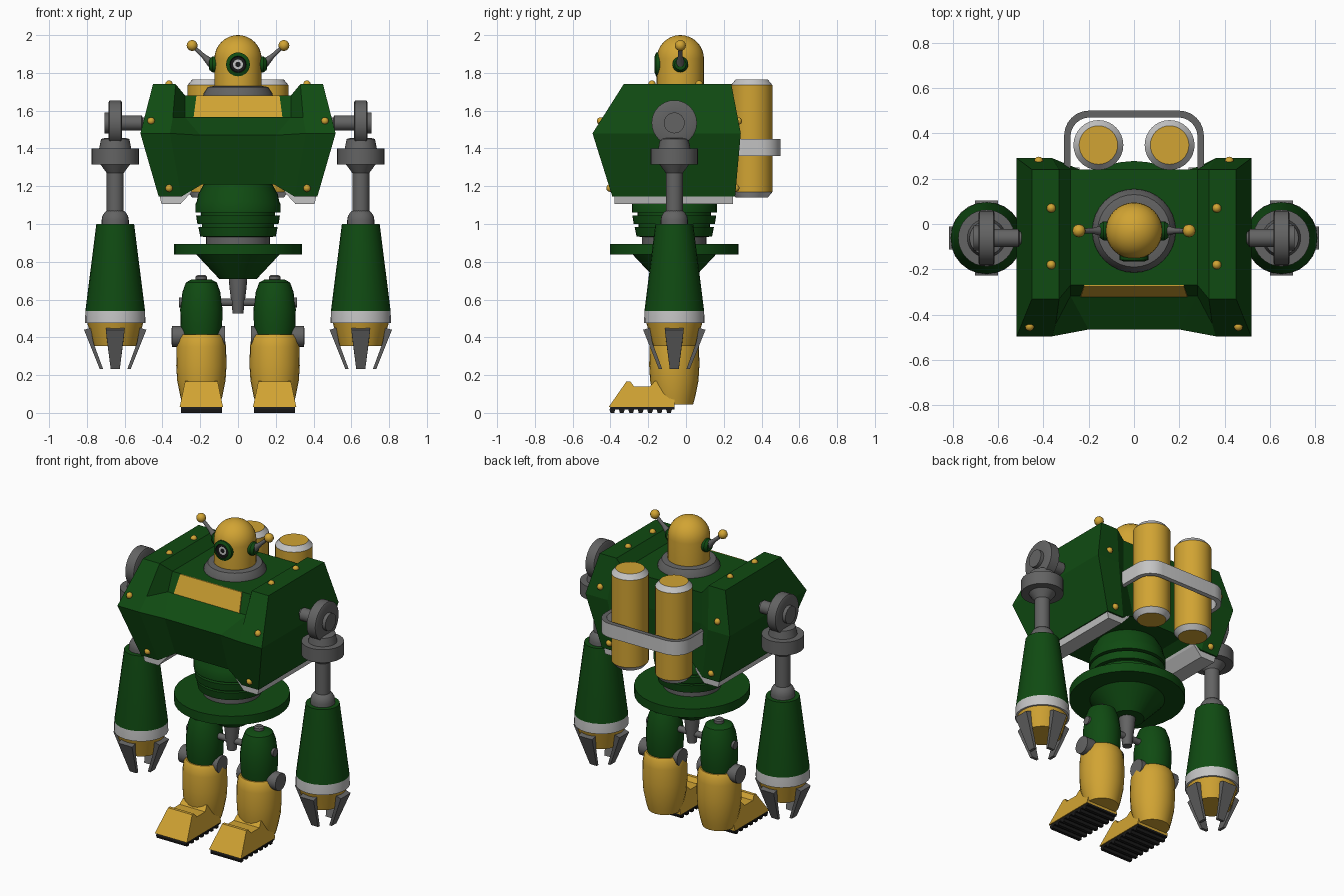
import bpy, bmesh, math
from mathutils import Vector

if "Cube" in bpy.data.objects:
    bpy.data.objects.remove(bpy.data.objects["Cube"])

# Flat colours
def material(name, rgb):
    m = bpy.data.materials.new(name)
    m.diffuse_color = (*rgb, 1)
    m.use_nodes = True
    m.node_tree.nodes["Principled BSDF"].inputs["Base Color"].default_value = m.diffuse_color
    return m

GREEN, YELLOW, GREY, LIGHT, BLACK = range(5)
MATS = [material("dark_green", (0.005, 0.07, 0.006)), material("yellow", (0.64, 0.37, 0.033)),
        material("steel_grey", (0.125, 0.125, 0.125)), material("light_grey", (0.55, 0.55, 0.55)),
        material("black", (0.01, 0.01, 0.01))]
CY = -0.062  # y of the waist, arm and leg axes


def finish(name, bm, smooth=True):
    bmesh.ops.recalc_face_normals(bm, faces=bm.faces)
    me = bpy.data.meshes.new(name)
    bm.to_mesh(me)
    bm.free()
    for m in MATS:
        me.materials.append(m)
    if smooth:
        me.polygons.foreach_set("use_smooth", [True] * len(me.polygons))
        me.set_sharp_from_angle(angle=math.radians(30))
    ob = bpy.data.objects.new(name, me)
    bpy.context.collection.objects.link(ob)
    return ob


def loft(name, rings, mats, smooth=False):
    """Skin a list of equal closed rings and cap both ends; mats = one colour or one per step."""
    bm = bmesh.new()
    vs = [[bm.verts.new(p) for p in ring] for ring in rings]
    n = len(vs[0])
    steps = len(vs) - 1
    mats = [mats] * steps if isinstance(mats, int) else mats
    for k in range(steps):
        for i in range(n):
            j = (i + 1) % n
            bm.faces.new((vs[k][i], vs[k][j], vs[k + 1][j], vs[k + 1][i])).material_index = mats[k]
    bm.faces.new(vs[0]).material_index = mats[0]
    bm.faces.new(vs[-1]).material_index = mats[-1]
    return finish(name, bm, smooth)


def lathe(name, profile, mats, origin=(0, CY, 0), axis=(0, 0, 1), sides=32):
    """Turn (radius, distance) points about an axis."""
    q = Vector(axis).to_track_quat('Z', 'Y')
    o = Vector(origin)
    turn = [2 * math.pi * i / sides for i in range(sides)]
    rings = [[o + q @ Vector((r * math.cos(a), r * math.sin(a), d)) for a in turn] for r, d in profile]
    return loft(name, rings, mats, True)


def dome(r, z, h, steps=8):
    return [(max(r * math.cos(t), 0.003), z + h * math.sin(t))
            for t in (math.pi / 2 * i / steps for i in range(steps + 1))]


def ball(name, centre, r, mat):
    prof = [(max(r * math.sin(math.pi * i / 8), 0.001), -r * math.cos(math.pi * i / 8)) for i in range(9)]
    lathe(name, prof, mat, centre, sides=12)


# Torso: yz profile at the outer side, shoulder edge and recessed centre, then mirrored
outer = [(.42, -.39, 1.145), (.517, -.495, 1.48), (.495, -.441, 1.565), (.45, -.33, 1.74),
         (.45, .24, 1.74), (.517, .29, 1.48), (.42, .26, 1.145)]
edge = [(.30, -.39, 1.145), (.36, -.495, 1.48), (.345, -.441, 1.565), (.33, -.33, 1.74),
        (.33, .24, 1.74), (.36, .29, 1.48), (.30, .26, 1.145)]
centre = [(.19, -.37, 1.21), (.20, -.465, 1.47), (.28, -.317, 1.565), (.28, -.27, 1.68),
          (.28, .24, 1.68), (.28, .24, 1.48), (.19, .22, 1.21)]
bm = bmesh.new()
cols = [[bm.verts.new((s * x, y, z)) for x, y, z in c]
        for s, c in ((-1, outer), (-1, edge), (-1, centre), (1, centre), (1, edge), (1, outer))]
for a, b in zip(cols, cols[1:]):
    for i in range(7):
        j = (i + 1) % 7
        bm.faces.new((a[i], a[j], b[j], b[i]))
for c in (cols[0], cols[-1]):
    bm.faces.new(c[1:6])
    bm.faces.new((c[0], c[1], c[5], c[6]))
finish("torso", bm, False)

# Chest panel
loft("chest_panel", [[(x, y + d, z) for x, y, z in ((-.235, -.316, 1.567), (.235, -.316, 1.567),
                                                    (.22, -.270, 1.68), (-.22, -.270, 1.68))]
                     for d in (0.002, -.006)], YELLOW)

# Torso trim and bolts
trim = [(.415, 1.15), (.405, 1.105), (.305, 1.105), (.25, 1.165), (.24, 1.185), (.30, 1.15)]
bolts = [(.365, .07, 1.74), (.365, -.18, 1.74), (.46, -.452, 1.545), (.365, -.402, 1.19),
         (.42, .277, 1.545), (.365, .263, 1.19)]
for s in (-1, 1):
    loft("torso_trim", [[(s * x, y, z) for x, z in trim] for y in (-.378, .25)], LIGHT)
    for x, y, z in bolts:
        ball("bolt", (s * x, y, z), 0.02, YELLOW)

# Neck and head
HY = -0.03
lathe("neck", [(.185, 1.675), (.183, 1.69), (.16, 1.725), (.13, 1.73)], GREY, (0, HY, 0))
lathe("head", [(.125, 1.72)] + dome(.125, 1.875, .125), YELLOW, (0, HY, 0))
lathe("eye", [(.063, .09), (.063, .158), (.044, .166), (.04, .159), (.026, .159), (.014, .159), (.002, .159)],
      [GREEN, GREEN, BLACK, BLACK, LIGHT, BLACK], (0, 0, 1.845), (0, -1, 0))
for s in (-1, 1):
    lathe("ear", [(.042, .11), (.042, .135), (.03, .152), (.005, .155)], GREEN, (0, HY, 1.845), (s, 0, 0), 16)
    lathe("antenna", [(.024, 0), (.012, .06), (.01, .14)], GREY, (s * .14, HY, 1.85), (s * .1, 0, .092), 12)
    ball("antenna_ball", (s * .243, HY, 1.945), 0.029, YELLOW)

# Back tanks with a strap
for s in (-1, 1):
    lathe("tank", [(.08, 1.14), (.085, 1.14), (.11, 1.17), (.11, 1.735), (.085, 1.765), (.08, 1.765)],
          [YELLOW, LIGHT, YELLOW, LIGHT, YELLOW], (s * .157, .348, 0))

def strap_path(x, y, r):
    arc = [(x - r + r * math.cos(t), y - r + r * math.sin(t)) for t in (math.pi / 12 * i for i in range(7))]
    half = [(x, .24)] + arc
    return half + [(-px, py) for px, py in reversed(half)]

path_out, path_in = strap_path(.308, .50, .11), strap_path(.28, .47, .085)
strap = loft("tank_strap", [[(*o, 1.36), (*o, 1.45), (*i, 1.45), (*i, 1.36)]
                            for o, i in zip(path_out, path_in)], LIGHT, True)
for p in strap.data.polygons:
    if p.normal.z > 0.5:
        p.material_index = GREY

# Ribbed waist, pelvis disc and tail spike
ribs = [(.17, 1.23), (.21, 1.16), (.218, 1.12), (.225, 1.105), (.225, 1.06), (.195, 1.06), (.195, 1.045),
        (.222, 1.045), (.215, 1.0), (.19, 1.0), (.19, .985), (.21, .985), (.20, .935), (.17, .93)]
lathe("waist", ribs, GREEN)
lathe("waist_base", [(.17, .94), (.17, .89)], GREY)
lathe("pelvis", [(.34, .895), (.34, .838), (.22, .838), (.10, .71)], GREEN)
lathe("tail_spike", [(.05, .72), (.045, .66), (.028, .525)], GREY, sides=16)

# Claw finger outline (radius, height, half width)
finger = [(.13, .45, .05), (.165, .44, .05), (.082, .232, .024), (.064, .232, .024), (.115, .37, .042)]
foot = [(-.41, .03), (-.315, .167), (-.295, .167), (-.275, .14), (-.19, .14), (-.165, .17), (-.06, .17), (-.06, .03)]

for s in (-1, 1):
    # Arm: shoulder joint, upper arm, forearm sleeve and wrist
    ax = s * .65
    hub = (0, CY, 1.535)
    lathe("shoulder_axle", [(.03, .46), (.03, .505), (.04, .51), (.04, .63)], GREY, hub, (s, 0, 0), 24)
    lathe("shoulder_wheel", [(.11, .615), (.12, .62), (.12, .68), (.11, .685), (.055, .685), (.055, .707)],
          GREY, hub, (s, 0, 0))
    lathe("upper_arm", [(.055, 1.455), (.075, 1.45), (.085, 1.40), (.125, 1.40), (.125, 1.315), (.078, 1.315),
                        (.045, 1.27), (.045, 1.05)], GREY, (ax, CY, 0))
    lathe("elbow", [(.072, .99)] + dome(.072, 1.02, .065, 5), GREY, (ax, CY, 0), sides=24)
    lathe("forearm", [(.10, 1.0), (.158, .54), (.16, .475), (.148, .475), (.112, .355)],
          [GREEN, LIGHT, LIGHT, YELLOW], (ax, CY, 0), sides=24)
    for k in range(4):
        a = k * math.pi / 2
        u, v = Vector((math.cos(a), math.sin(a), 0)), Vector((-math.sin(a), math.cos(a), 0))
        loft("claw_finger", [[Vector((ax, CY, z)) + u * r + v * (w * side) for r, z, w in finger]
                             for side in (-1, 1)], GREY)

    # Leg: hip bar, thigh, knee and shin
    lx = s * .194
    lathe("hip_bar", [(.02, 0), (.02, .285), (.026, .285), (.026, .312)], GREY, (0, CY, .585), (s, 0, 0), 16)
    lathe("hip_knob", [(.03, .69), (.03, .722), (.02, .73)], GREY, (lx, CY, 0), sides=16)
    lathe("thigh", [(.10, .39), (.11, .46), (.112, .55), (.10, .64), (.082, .69), (.055, .705)],
          GREEN, (lx, CY, 0), sides=24)
    lathe("knee", [(.055, -.125), (.055, .155), (.035, .158)], GREY, (lx, CY, .405), (s, 0, 0), 24)
    lathe("shin", [(.10, .045), (.112, .09), (.128, .17), (.133, .25), (.131, .35), (.124, .395), (.112, .415)],
          YELLOW, (lx, CY, 0), sides=24)

    # Foot and treaded sole
    loft("foot", [[(lx + e * (.115 - .21 * (z - .03)), y, z) for y, z in foot] for e in (-1, 1)], YELLOW)
    tread = [(-.40, .032), (-.06, .032), (-.06, .017)]
    for k in range(7):
        y = -.075 - k * .05
        tread += [(y, .017), (y - .005, 0), (y - .025, 0), (y - .03, .017)]
    loft("sole", [[(lx + e * .109, y, z) for y, z in tread] for e in (-1, 1)], BLACK)
